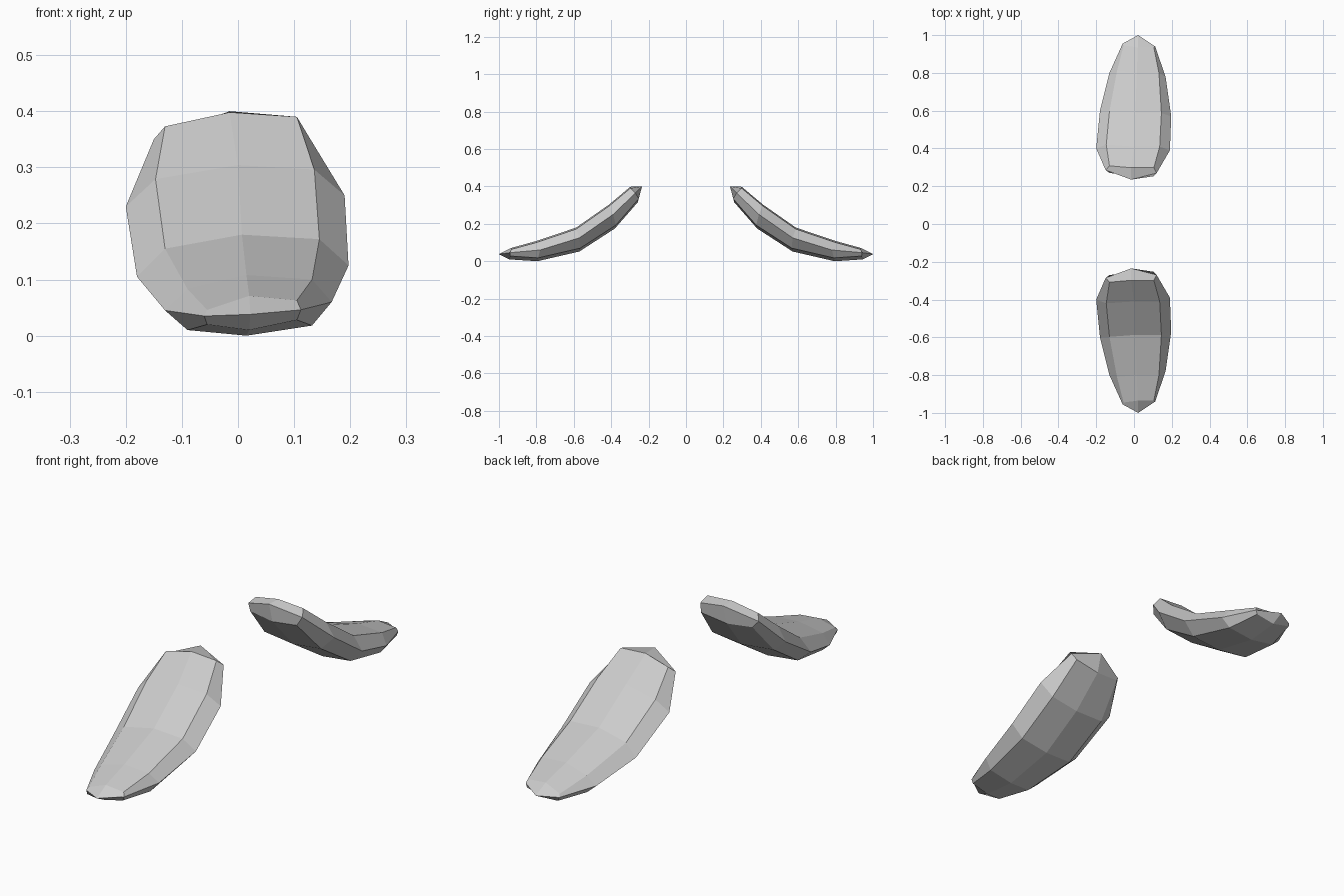
import bpy, bmesh

if "Cube" in bpy.data.objects:
    bpy.data.objects.remove(bpy.data.objects["Cube"])

# Cross rows from raised inner end to low outer tip:
# left x, mid x, right x, top y, top mid z, bottom y, bottom mid z
ROWS = [
    (-0.13, -0.015, 0.105, 0.298, 0.398, 0.258, 0.315),
    (-0.147, 0.0, 0.136, 0.41, 0.304, 0.38, 0.175),
    (-0.13, 0.007, 0.145, 0.587, 0.18, 0.57, 0.052),
    (-0.09, 0.015, 0.132, 0.80, 0.108, 0.795, 0.0),
    (-0.055, 0.02, 0.105, 0.935, 0.071, 0.945, 0.01),
]
# Rim running round the widest edge
LEFT = [(-0.15, 0.285, 0.35), (-0.2, 0.40, 0.23), (-0.18, 0.60, 0.105),
        (-0.13, 0.80, 0.045), (-0.06, 0.955, 0.035)]
RIGHT = [(0.12, 0.27, 0.365), (0.19, 0.39, 0.25), (0.197, 0.57, 0.125),
         (0.167, 0.78, 0.06), (0.112, 0.94, 0.046)]
INNER_TIP, OUTER_TIP = (-0.015, 0.235, 0.4), (0.022, 1.0, 0.038)

bm = bmesh.new()
v = bm.verts.new

# Dished upper skin and bulging lower skin, three columns each
top = [[v((l, ty + 0.01, tz - 0.025)), v((m, ty, tz)), v((r, ty, tz - 0.008))]
       for l, m, r, ty, tz, by, bz in ROWS]
bottom = [[v((l, by + 0.012, bz + 0.01)), v((m, by, bz)), v((r, by - 0.005, bz + 0.018))]
          for l, m, r, ty, tz, by, bz in ROWS]
left, right = [v(p) for p in LEFT], [v(p) for p in RIGHT]
rim = left + [v(OUTER_TIP)] + right[::-1] + [v(INNER_TIP)]


def border(grid):
    """Perimeter of a grid, in the same order as the rim."""
    return ([r[0] for r in grid] + [grid[-1][1]] +
            [r[2] for r in grid[::-1]] + [grid[0][1]])


for grid in (top, bottom):
    for a, b in zip(grid, grid[1:]):
        for i in range(2):
            bm.faces.new((a[i], a[i + 1], b[i + 1], b[i]))
    edge = border(grid)
    for i in range(12):
        j = (i + 1) % 12
        bm.faces.new((edge[i], edge[j], rim[j], rim[i]))

bmesh.ops.recalc_face_normals(bm, faces=bm.faces)
mesh = bpy.data.meshes.new("curved_pads")
bm.to_mesh(mesh)
bm.free()
pads = bpy.data.objects.new("curved_pads", mesh)
bpy.context.collection.objects.link(pads)

# Matching pad on the front side
mirror = pads.modifiers.new("mirror", 'MIRROR')
mirror.use_axis = (False, True, False)
mirror.use_mirror_merge = False
